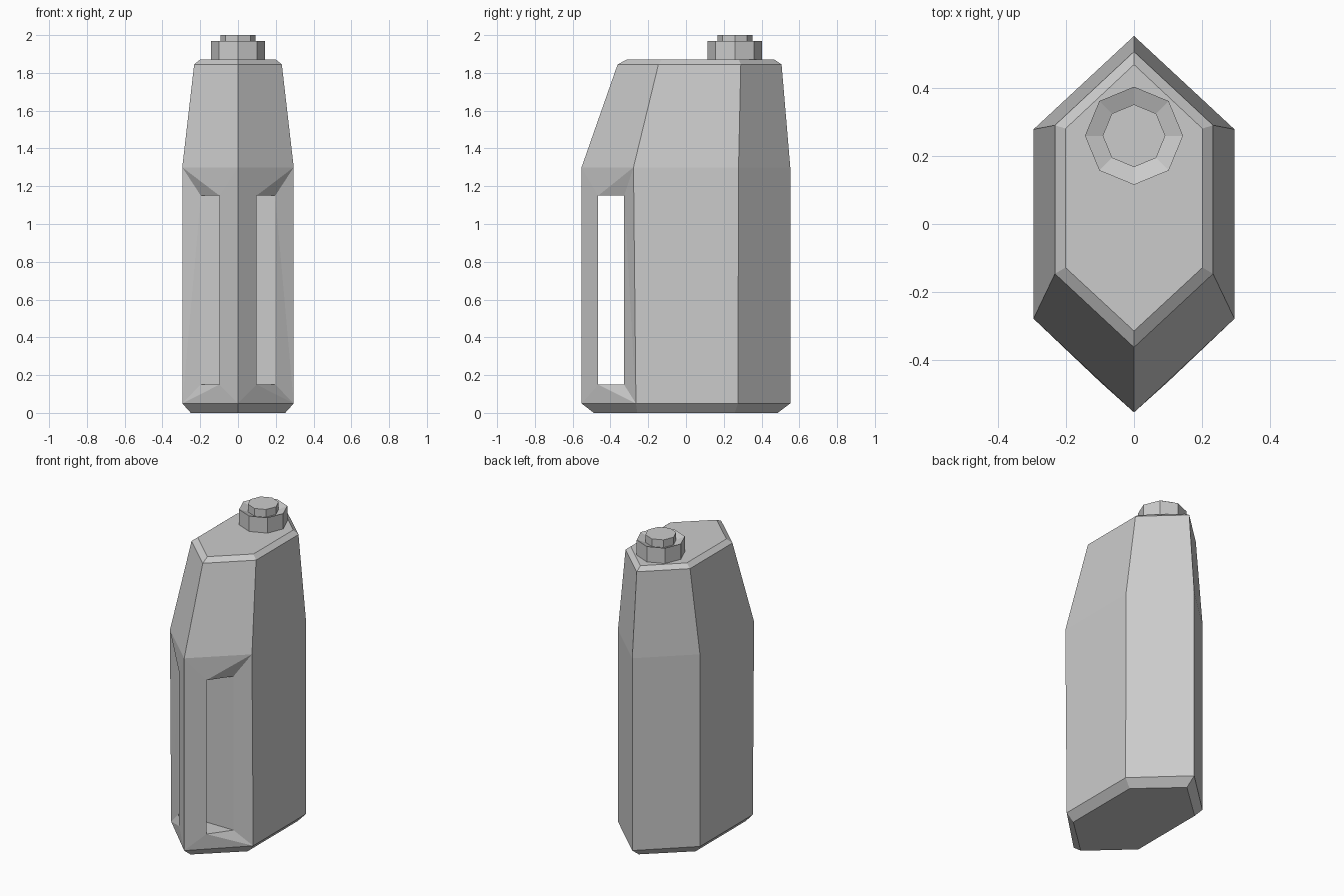
import bpy, bmesh, math

if "Cube" in bpy.data.objects:
    bpy.data.objects.remove(bpy.data.objects["Cube"])


def finish(bm, name):
    bmesh.ops.recalc_face_normals(bm, faces=bm.faces[:])
    mesh = bpy.data.meshes.new(name)
    bm.to_mesh(mesh)
    bm.free()
    obj = bpy.data.objects.new(name, mesh)
    bpy.context.collection.objects.link(obj)
    return obj


def loft(bm, rings, skip=()):
    """Join stacked vertex rings, skipping (level, side) pairs."""
    for level in range(len(rings) - 1):
        lo, hi = rings[level], rings[level + 1]
        n = len(lo)
        for i in range(n):
            if (level, i) not in skip:
                j = (i + 1) % n
                bm.faces.new((lo[i], lo[j], hi[j], hi[i]))
    bm.faces.new(rings[0][::-1])
    bm.faces.new(rings[-1])


# Bottle body: six-sided levels (z, half width, front tip, front corner, back corner, back tip)
levels = [
    (0.00, 0.250, -0.488, -0.258, 0.258, 0.485),
    (0.05, 0.295, -0.553, -0.265, 0.275, 0.552),
    (1.30, 0.295, -0.553, -0.278, 0.278, 0.552),
    (1.845, 0.232, -0.362, -0.146, 0.290, 0.506),
    (1.87, 0.201, -0.314, -0.128, 0.280, 0.468),
]
bm = bmesh.new()
rings = []
for z, w, ft, fc, bc, bt in levels:
    outline = [(0, ft), (w, fc), (w, bc), (0, bt), (-w, bc), (-w, fc)]
    rings.append([bm.verts.new((x, y, z)) for x, y in outline])
loft(bm, rings, skip={(1, 0), (1, 5)})

# Handle opening: bevelled frame on each front face, then walls through the body
openings = []
for s, corner in ((1, 1), (-1, 5)):
    A, B = rings[2][0], rings[2][corner]
    D, C = rings[1][0], rings[1][corner]
    a, b, c, d = [bm.verts.new((s * x, y, z)) for x, y, z in
                  ((0.098, -0.465, 1.15), (0.197, -0.328, 1.15),
                   (0.197, -0.328, 0.15), (0.098, -0.465, 0.15))]
    for f in ((A, B, a), (B, b, a), (B, C, b), (C, c, b),
              (C, D, d), (C, d, c), (D, A, a, d)):
        bm.faces.new(f)
    openings.append((a, b, c, d))
right, left = openings
for i in range(4):
    j = (i + 1) % 4
    bm.faces.new((right[i], right[j], left[j], left[i]))
finish(bm, "bottle_body")

# Cap: octagonal collar with a dished top and a raised centre
bm = bmesh.new()
rings = []
for r, z in ((0.144, 1.868), (0.144, 1.97), (0.092, 1.95), (0.092, 2.0)):
    rings.append([bm.verts.new((r * math.cos(k * math.pi / 4),
                                0.259 + r * math.sin(k * math.pi / 4), z))
                  for k in range(8)])
loft(bm, rings)
finish(bm, "screw_cap")
